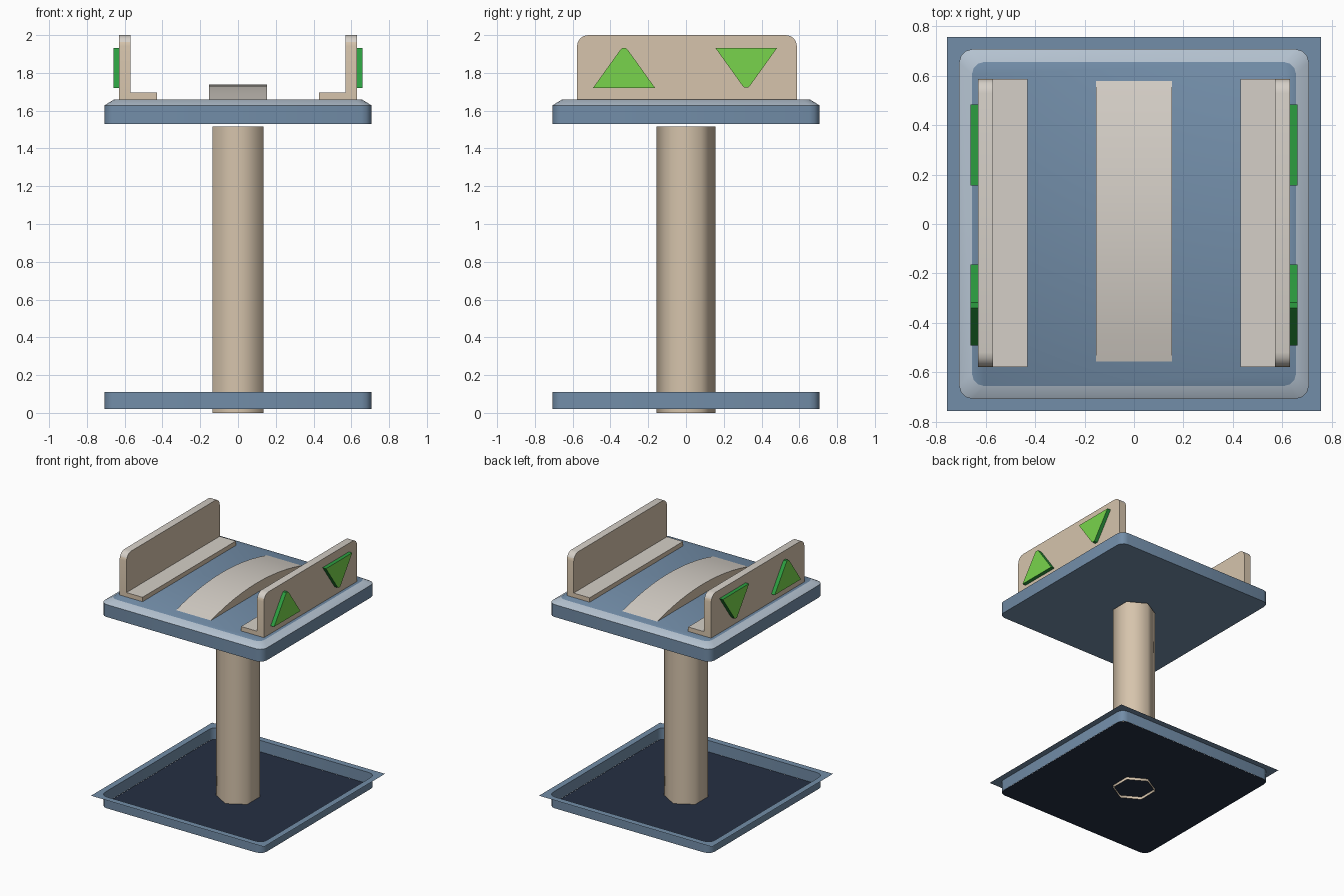
import bpy, bmesh, math
from mathutils import Vector

if "Cube" in bpy.data.objects:
    bpy.data.objects.remove(bpy.data.objects["Cube"])


def mat(name, r, g, b):
    m = bpy.data.materials.new(name)
    lin = [((c / 255 + 0.055) / 1.055) ** 2.4 for c in (r, g, b)]
    m.diffuse_color = (*lin, 1)
    m.use_nodes = True
    m.node_tree.nodes["Principled BSDF"].inputs["Base Color"].default_value = m.diffuse_color
    return m


BLUE = mat("slate blue", 114, 141, 168)
PALE = mat("pale blue", 180, 194, 208)
NAVY = mat("dark navy", 37, 47, 67)
BEIGE = mat("beige", 214, 196, 172)
GREY = mat("warm grey", 213, 207, 199)
LIME = mat("bright green", 120, 212, 76)
GREEN = mat("deep green", 44, 158, 64)


def finish(name, bm, mats, rule=None, smooth=35, recalc=True):
    if recalc:
        bmesh.ops.recalc_face_normals(bm, faces=bm.faces)
    bm.normal_update()
    for f in bm.faces:
        f.material_index = rule(f) if rule else 0
    me = bpy.data.meshes.new(name)
    bm.to_mesh(me)
    bm.free()
    for m in mats:
        me.materials.append(m)
    ob = bpy.data.objects.new(name, me)
    bpy.context.collection.objects.link(ob)
    if smooth:
        bpy.context.view_layer.objects.active = ob
        ob.select_set(True)
        bpy.ops.object.shade_smooth_by_angle(angle=math.radians(smooth))
        ob.select_set(False)
    return ob


def loft(loops, cap_start=True, cap_end=True):
    """Join equal closed loops into a skin, with optional end caps."""
    bm = bmesh.new()
    rings = [[bm.verts.new(p) for p in lp] for lp in loops]
    for a, b in zip(rings, rings[1:]):
        for i in range(len(a)):
            j = (i + 1) % len(a)
            bm.faces.new((a[i], a[j], b[j], b[i]))
    if cap_start:
        bm.faces.new(rings[0][::-1])
    if cap_end:
        bm.faces.new(rings[-1])
    return bm


def side_prism(profile, x0, x1):
    """Extrude a (y, z) profile along x."""
    return loft([[(x, y, z) for y, z in profile] for x in (x0, x1)])


def rounded_square(h, r, z, seg=3):
    pts = []
    for k in range(4):
        sx, sy = ((1, 1), (-1, 1), (-1, -1), (1, -1))[k]
        for i in range(seg + 1):
            a = math.pi / 2 * (k + i / seg)
            pts.append((sx * (h - r) + r * math.cos(a), sy * (h - r) + r * math.sin(a), z))
    return pts


def top_rule(f):
    return 1 if f.normal.z > 0.5 else 0


# Platform with pale chamfered rim
finish("platform", loft([rounded_square(0.707, 0.055, 1.53), rounded_square(0.707, 0.055, 1.628),
                         rounded_square(0.655, 0.05, 1.66)]), [BLUE, PALE],
       lambda f: 1 if 0.2 < f.normal.z < 0.95 else 0)

# Base tray: thin wall, and a flat flange with square outer corners
wall = [rounded_square(0.707, 0.055, z) for z in (0.02, 0.11)]
flange = [(math.copysign(0.755, x), math.copysign(0.755, y), 0.11) for x, y, z in wall[1]]
bm = loft(wall + [flange], False, False)
bmesh.ops.remove_doubles(bm, verts=bm.verts, dist=0.0005)
finish("base_tray", bm, [BLUE])

# Dark tray floor
bm = bmesh.new()
bm.faces.new([bm.verts.new(p) for p in rounded_square(0.705, 0.055, 0.021)])
finish("tray_floor", bm, [NAVY], smooth=0)

# Hexagonal open column, smooth shaded
hexes = [[(0.157 * math.sin(i * math.pi / 3) * -1, 0.157 * math.cos(i * math.pi / 3), z)
          for i in range(6)] for z in (0, 1.515)]
finish("column", loft(hexes, False, False), [BEIGE], smooth=65)

# Arched saddle pad
arc = []
for i in range(13):
    t = -1 + i / 6
    arc.append((0.011 + 0.567 * t, 1.66 + 0.078 * (1 - t * t)))
finish("arched_pad", side_prism(arc, -0.153, 0.153), [BEIGE, GREY], top_rule)

# Rail profile with rounded upper corners
Y0, Y1, R = -0.577, 0.587, 0.058
rail = [(Y0, 1.66), (Y1, 1.66)]
for cy, start in ((Y1 - R, 0), (Y0 + R, 90)):
    for i in range(5):
        a = math.radians(start + 22.5 * i)
        rail.append((cy + R * math.cos(a), 2.0 - R + R * math.sin(a)))


def arrow(cy, flip):
    """Triangle with a softened tip, pointing up or down."""
    pts = [(-0.164, -0.106), (0.164, -0.106), (0.022, 0.092), (0.011, 0.104),
           (-0.011, 0.104), (-0.022, 0.092)]
    return [(cy + y, 1.827 + (-z if flip else z)) for y, z in pts]


for s, side in ((-1, "left"), (1, "right")):
    finish(side + "_rail", side_prism(rail, s * 0.57, s * 0.63), [BEIGE, GREY], top_rule)
    foot = [(Y0, 1.66), (Y1, 1.66), (Y1, 1.695), (Y0, 1.695)]
    finish(side + "_rail_foot", side_prism(foot, s * 0.43, s * 0.57), [BEIGE, GREY], top_rule)
    # Direction arrows on the outer face of each rail
    for cy, flip, nm in ((-0.328, False, "up"), (0.319, True, "down")):
        finish(f"{side}_{nm}_arrow", side_prism(arrow(cy, flip), s * 0.63, s * 0.66),
               [GREEN, LIME], lambda f: 1 if abs(f.normal.x) > 0.9 else 0)
